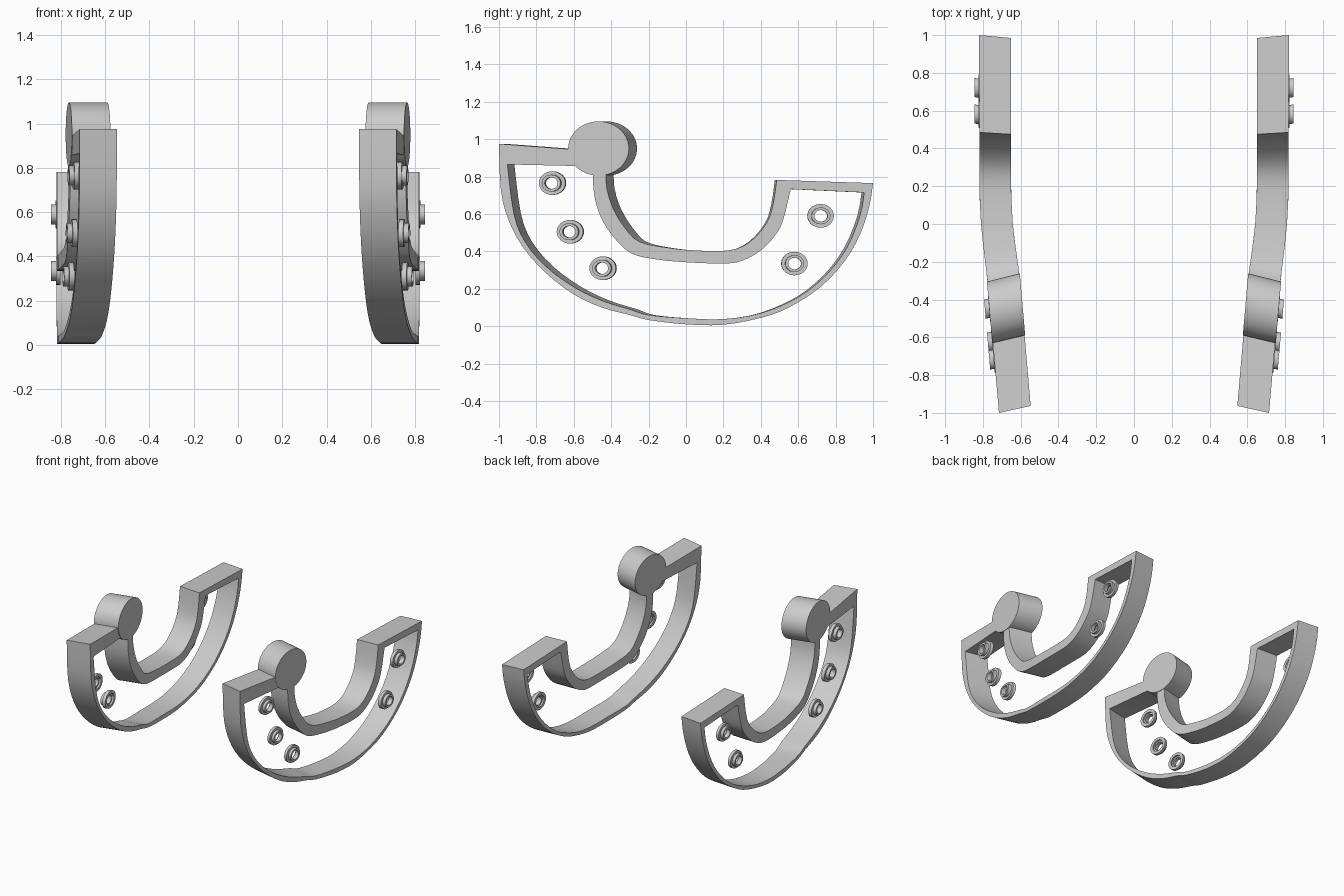
import bpy, bmesh, math
from mathutils import Vector

if "Cube" in bpy.data.objects:
    bpy.data.objects.remove(bpy.data.objects["Cube"])

DEPTH = 0.168
STRETCH = 1.12  # round features are slightly wide along y


def lerp(table, y):
    for (a, va), (b, vb) in zip(table, table[1:]):
        if y <= b:
            return va + (vb - va) * (y - a) / (b - a)
    return table[-1][1]


# Outward bow of the plates along y, and sideways skew of their thickness
BOW = [(-1, .715), (-.62, .748), (-.3, .776), (-.1, .80), (0, .81), (.15, .818), (1, .82)]
SKEW = [(-1, .037), (-.3, .042), (0, .005), (.48, -.01), (1, -.015)]


def place(y, z, d):
    """Point on the outer surface, pushed d inward through the thickness."""
    return Vector((lerp(BOW, y) - d, y + lerp(SKEW, y) * d / DEPTH, z))


def spline(pts, n=3):
    """Catmull-Rom curve through pts."""
    out, p = [], [Vector(q) for q in pts]
    for i in range(len(p) - 1):
        a, b, c, e = p[max(i - 1, 0)], p[i], p[i + 1], p[min(i + 2, len(p) - 1)]
        for k in range(n):
            t = k / n
            out.append(.5 * (2 * b + (c - a) * t + (2 * a - 5 * b + 4 * c - e) * t * t
                             + (3 * b - a - 3 * c + e) * t ** 3))
    return out + [p[-1]]


def circle(cy, cz, r, n):
    return [(cy + r * STRETCH * math.cos(2 * math.pi * i / n),
             cz + r * math.sin(2 * math.pi * i / n)) for i in range(n)]


def finish(name, bm):
    bmesh.ops.recalc_face_normals(bm, faces=bm.faces)
    me = bpy.data.meshes.new(name)
    bm.to_mesh(me)
    bm.free()
    ob = bpy.data.objects.new(name, me)
    bpy.context.collection.objects.link(ob)
    bpy.ops.object.select_all(action='DESELECT')
    ob.select_set(True)
    bpy.context.view_layer.objects.active = ob
    bpy.ops.object.shade_smooth_by_angle(angle=math.radians(30))
    m = ob.modifiers.new("Mirror", 'MIRROR')
    m.use_mirror_merge = False
    return ob


def plate(name, loops, d0, d1):
    """Bent solid from an outline and optional hole outlines."""
    bm = bmesh.new()
    caps = [[], []]
    for loop in loops:
        rings = [[bm.verts.new(place(y, z, d)) for y, z in loop] for d in (d0, d1)]
        n = len(loop)
        for cap, ring in zip(caps, rings):
            cap += [bm.edges.new((ring[i], ring[(i + 1) % n])) for i in range(n)]
        for i in range(n):
            j = (i + 1) % n
            bm.faces.new((rings[0][i], rings[0][j], rings[1][j], rings[1][i]))
    for cap in caps:
        bmesh.ops.triangle_fill(bm, edges=cap, use_beauty=True, normal=(1, 0, 0))
    return finish(name, bm)


# Curved frame: outer outline and opening
outline = (
    [(-.43, .94)]
    + spline([(-.428, .81), (-.422, .73), (-.39, .63), (-.33, .53), (-.25, .452), (-.1, .42),
              (.05, .405), (.23, .405), (.34, .45), (.43, .55), (.465, .65), (.485, .782)])
    + spline([(1, .765), (.98, .64), (.93, .49), (.85, .35), (.72, .21), (.55, .1), (.4, .045),
              (.2, .008), (0, .01), (-.2, .033), (-.3, .06), (-.45, .1), (-.6, .17),
              (-.75, .285), (-.87, .42), (-.95, .57), (-.99, .73), (-1, .975)])
    + [(-.6, .945)])
opening = (
    [(-.56, .856)]
    + spline([(-.498, .825), (-.493, .72), (-.47, .62), (-.42, .52), (-.34, .425), (-.27, .38),
              (-.15, .356), (0, .342), (.2, .335), (.3, .35), (.4, .405), (.48, .49),
              (.52, .57), (.56, .733)])
    + spline([(.953, .715), (.93, .59), (.86, .42), (.75, .275), (.6, .155), (.4, .07),
              (.2, .038), (0, .043), (-.2, .06), (-.3, .09), (-.45, .137), (-.6, .21),
              (-.75, .32), (-.86, .45), (-.92, .6), (-.955, .865)]))
plate("curved_frame", [outline, opening], 0, DEPTH)

# Round pivot boss on the front arm
plate("pivot_boss", [circle(-.467, .95, .145, 48)], -.003, DEPTH + .003)

# Stepped ring grommets: (radius, height above the outer face)
RING = [(.031, .026), (.045, .026), (.045, .004), (.063, .004), (.063, -.018),
        (.042, -.018), (.042, -.006), (.031, -.006)]
for k, (cy, cz) in enumerate([(-.715, .765), (-.62, .505), (-.445, .31), (.58, .335), (.72, .59)]):
    bm = bmesh.new()
    n = 32
    rings = [[bm.verts.new(place(y, z, -h)) for y, z in circle(cy, cz, r, n)] for r, h in RING]
    for a, b in zip(rings, rings[1:] + rings[:1]):
        for i in range(n):
            j = (i + 1) % n
            bm.faces.new((a[i], a[j], b[j], b[i]))
    finish(f"grommet_{k + 1}", bm)
